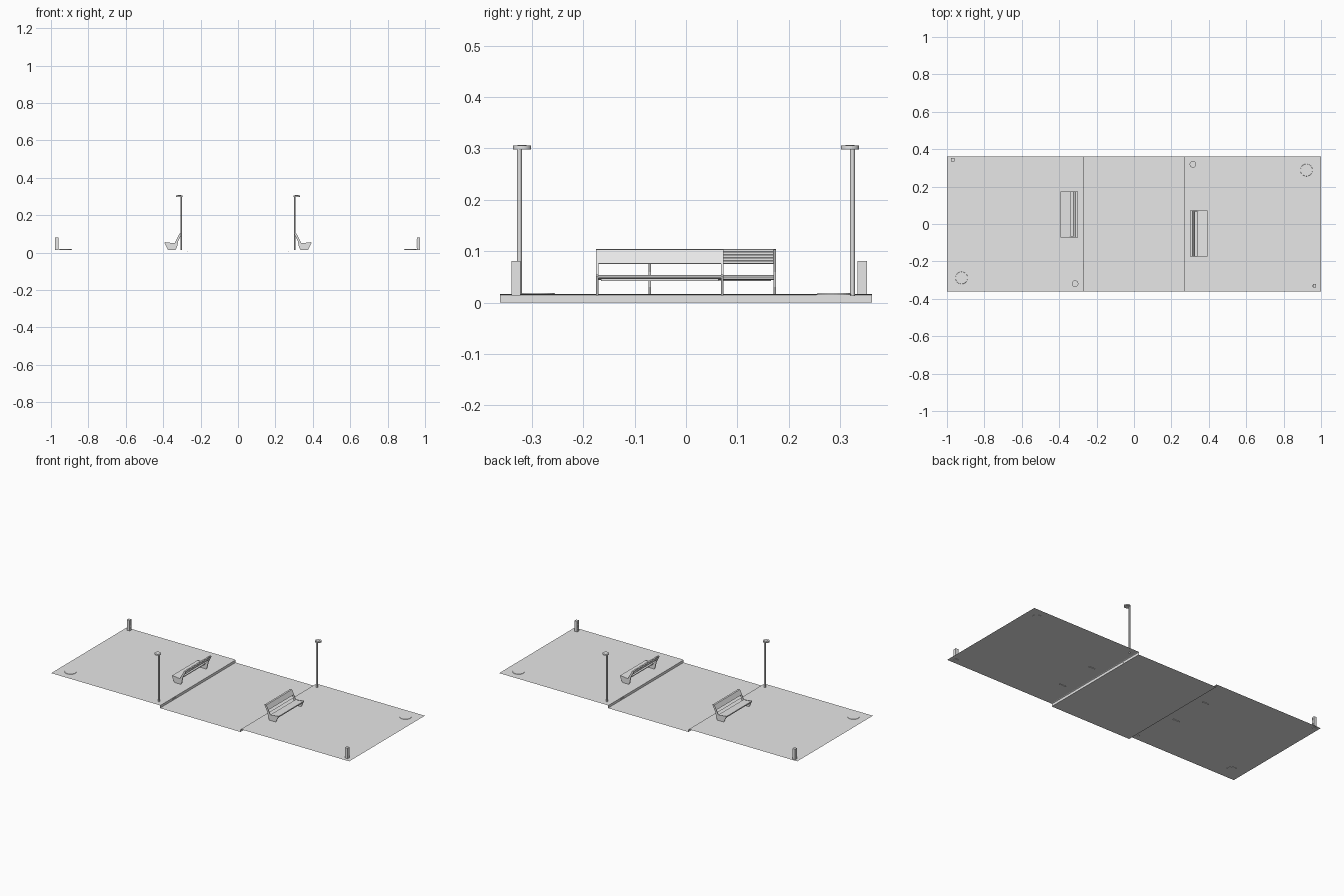
import bpy, bmesh, math
from mathutils import Matrix, Vector

if "Cube" in bpy.data.objects:
    bpy.data.objects.remove(bpy.data.objects["Cube"])

GREY = bpy.data.materials.new("light_grey")
GREY.diffuse_color = (0.8, 0.8, 0.8, 1)
GREY.use_nodes = True
GREY.node_tree.nodes["Principled BSDF"].inputs["Base Color"].default_value = GREY.diffuse_color
Z = 0.017  # pavement height


def finish(bm, name, side=1, fix=True):
    """Turn a bmesh into an object; side -1 turns it half round about z."""
    if side < 0:
        bm.transform(Matrix.Rotation(math.pi, 4, 'Z'))
    if fix:
        bmesh.ops.recalc_face_normals(bm, faces=bm.faces)
    me = bpy.data.meshes.new(name)
    bm.to_mesh(me)
    bm.free()
    me.materials.append(GREY)
    ob = bpy.data.objects.new(name, me)
    bpy.context.collection.objects.link(ob)
    return ob


def add_box(bm, lo, hi):
    lo, hi = Vector(lo), Vector(hi)
    d = hi - lo
    m = Matrix.Translation((lo + hi) / 2) @ Matrix.Diagonal((d.x, d.y, d.z, 1))
    bmesh.ops.create_cube(bm, size=1, matrix=m)


def add_cyl(bm, x, y, z0, z1, r, n=24, r2=None):
    bmesh.ops.create_cone(bm, cap_ends=True, segments=n, radius1=r,
                          radius2=r if r2 is None else r2, depth=z1 - z0,
                          matrix=Matrix.Translation((x, y, (z0 + z1) / 2)))


def add_prism(bm, profile, y0, y1):
    """Extrude an x-z profile along y."""
    vs = [bm.verts.new((x, y0, z)) for x, z in profile]
    f = bm.faces.new(vs)
    r = bmesh.ops.extrude_face_region(bm, geom=[f])
    bmesh.ops.translate(bm, vec=(0, y1 - y0, 0),
                        verts=[v for v in r['geom'] if isinstance(v, bmesh.types.BMVert)])


# road and pavements: one open sheet with a kerb step on each side
bm = bmesh.new()
section = [(-1, Z), (-0.274, Z), (-0.27, Z - 0.002), (-0.27, 0),
           (0.27, 0), (0.27, Z - 0.002), (0.274, Z), (1, Z)]
rows = [[bm.verts.new((x, y, z)) for x, z in section] for y in (-0.362, 0.362)]
for i in range(len(section) - 1):
    bm.faces.new((rows[0][i], rows[0][i + 1], rows[1][i + 1], rows[1][i]))
finish(bm, "road_and_pavements", fix=False)

for side, tag in ((1, "right"), (-1, "left")):
    # kerb drain slot
    bm = bmesh.new()
    add_box(bm, (0.268, 0.212, 0.007), (0.2702, 0.242, 0.009))
    finish(bm, tag + "_kerb_drain", side)

    # bench end frames: V-shaped plates
    y0, y1 = -0.175, 0.073
    frame = [(0.299, 0.103), (0.306, 0.104), (0.312, 0.102), (0.337, 0.053),
             (0.342, 0.050), (0.390, 0.056), (0.393, 0.052), (0.374, 0.014),
             (0.335, 0.014), (0.326, 0.030), (0.320, 0.060)]
    bm = bmesh.new()
    for y in (y0, y1 - 0.005):
        add_prism(bm, frame, y, y + 0.005)
    finish(bm, tag + "_bench_frames", side)

    # bench back panel with thin ribs on its rear
    bm = bmesh.new()
    add_prism(bm, [(0.302, 0.104), (0.312, 0.103), (0.326, 0.076), (0.319, 0.075)],
              y0 + 0.001, y1 - 0.001)
    for i in range(5):
        t = (i + 0.5) / 5
        x, z = 0.302 + 0.017 * t, 0.104 - 0.029 * t
        add_box(bm, (x - 0.002, y0 + 0.006, z - 0.0013), (x + 0.003, y1 - 0.006, z + 0.0013))
    finish(bm, tag + "_bench_back", side)

    # bench seat with ribs below
    bm = bmesh.new()
    add_prism(bm, [(0.338, 0.050), (0.343, 0.049), (0.392, 0.054),
                   (0.390, 0.048), (0.342, 0.044), (0.337, 0.046)],
              y0 + 0.004, y1 - 0.004)
    for i in range(4):
        x = 0.348 + 0.011 * i
        add_box(bm, (x, y0 + 0.01, 0.0425), (x + 0.005, y1 - 0.01, 0.047))
    finish(bm, tag + "_bench_seat", side)

    # tall lamp post with a flat round head
    bm = bmesh.new()
    add_cyl(bm, 0.303, 0.324, 0.013, 0.305, 0.0045, 12)
    finish(bm, tag + "_lamp_post", side)
    bm = bmesh.new()
    add_cyl(bm, 0.315, 0.319, 0.298, 0.306, 0.0175, 24)
    add_cyl(bm, 0.315, 0.319, 0.304, 0.307, 0.009, 24)
    finish(bm, tag + "_lamp_head", side)

    # short corner post with a slotted panel on its inner face
    bm = bmesh.new()
    cx, cy = (0.965, -0.331) if side > 0 else (0.970, -0.343)
    add_box(bm, (cx - 0.009, cy - 0.009, 0.014), (cx + 0.009, cy + 0.009, 0.081))
    for i in range(8):
        z = 0.024 + 0.0065 * i
        add_box(bm, (cx - 0.0102, cy - 0.005, z), (cx - 0.008, cy + 0.005, z + 0.003))
    finish(bm, tag + "_corner_post", side)

    # low round cover plate
    bm = bmesh.new()
    add_cyl(bm, 0.922, 0.288, Z - 0.002, Z + 0.002, 0.034, 32, 0.032)
    finish(bm, tag + "_round_cover", side)
